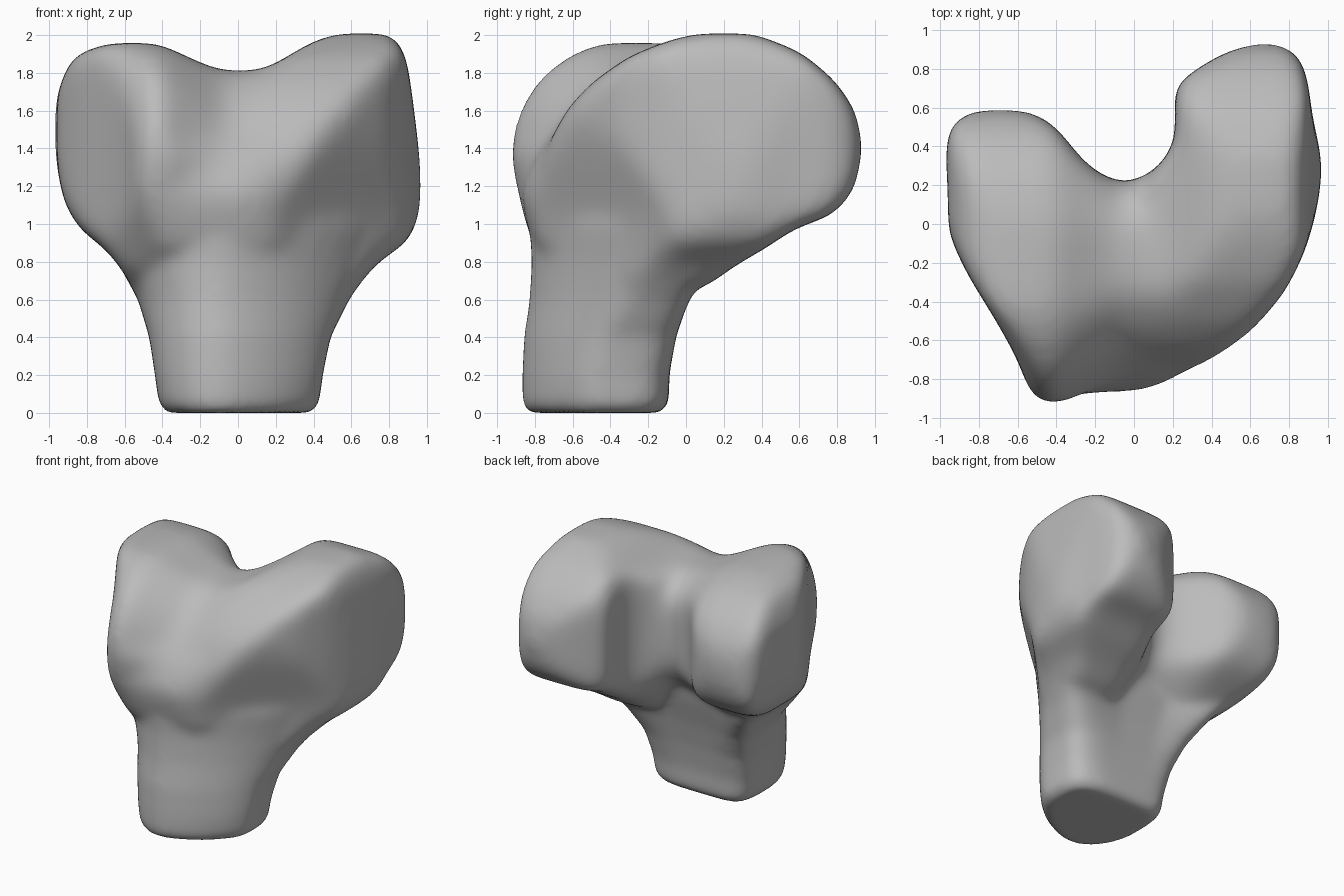
import bpy, bmesh, math

cube = bpy.data.objects.get("Cube")
if cube:
    bpy.data.objects.remove(cube, do_unlink=True)


def loft(name, rings):
    """Skin a list of equal closed rings and cap both ends."""
    bm = bmesh.new()
    loops = [[bm.verts.new(p) for p in ring] for ring in rings]
    count = len(loops[0])
    for a, b in zip(loops, loops[1:]):
        for i in range(count):
            j = (i + 1) % count
            bm.faces.new((a[i], a[j], b[j], b[i]))
    bm.faces.new(loops[0])
    bm.faces.new(loops[-1])
    bmesh.ops.recalc_face_normals(bm, faces=bm.faces[:])
    mesh = bpy.data.meshes.new(name)
    bm.to_mesh(mesh)
    bm.free()
    obj = bpy.data.objects.new(name, mesh)
    bpy.context.scene.collection.objects.link(obj)
    return obj


def place(outline, axis, distance):
    """Put a flat outline at a distance along one axis."""
    ring = [list(p) for p in outline]
    for p in ring:
        p.insert(axis, distance)
    return ring


def diagonal(outline, side, t):
    """Put an outline (reach, z) on the diagonal toward the front left or right."""
    return [(side * (d + t) / 2, (t - d) / 2, z) for d, z in outline]


def apply_modifier(obj, kind, **settings):
    mod = obj.modifiers.new(kind, kind)
    for key, value in settings.items():
        setattr(mod, key, value)
    bpy.context.view_layer.update()
    deps = bpy.context.evaluated_depsgraph_get()
    mesh = bpy.data.meshes.new_from_object(obj.evaluated_get(deps))
    obj.modifiers.clear()
    obj.data = mesh


def combine(obj, other, operation):
    apply_modifier(obj, "BOOLEAN", object=other, operation=operation, solver="EXACT")
    bpy.data.objects.remove(other, do_unlink=True)


def soften(obj, voxel, steps):
    apply_modifier(obj, "REMESH", mode="VOXEL", voxel_size=voxel)
    apply_modifier(obj, "SMOOTH", factor=0.5, iterations=steps)


# Side profiles (y, z) with matching points: short knuckle, saddle, long knuckle
short_knuckle = [(-.3, .6), (0, .74), (.2, .91), (.33, .98), (.45, 1.05), (.53, 1.14),
                 (.58, 1.27), (.6, 1.45), (.56, 1.62), (.45, 1.77), (.27, 1.89), (.05, 1.95),
                 (-.2, 1.96), (-.45, 1.96), (-.62, 1.9), (-.79, 1.79), (-.91, 1.6),
                 (-.95, 1.4), (-.9, 1.17), (-.8, .85)]
saddle = [(-.3, .6), (-.1, .78), (.03, .9), (.13, 1), (.19, 1.1), (.21, 1.2), (.23, 1.3),
          (.23, 1.42), (.22, 1.53), (.18, 1.65), (.1, 1.74), (-.02, 1.81), (-.15, 1.83),
          (-.25, 1.82), (-.4, 1.77), (-.54, 1.67), (-.67, 1.52), (-.79, 1.36), (-.88, 1.17),
          (-.8, .85)]
long_knuckle = [(-.3, .6), (.1, .66), (.26, .78), (.42, .87), (.58, .98), (.77, 1.04),
                (.89, 1.17), (.95, 1.4), (.9, 1.6), (.79, 1.76), (.61, 1.91), (.36, 2.01),
                (.05, 2.01), (-.1, 1.97), (-.3, 1.89), (-.5, 1.75), (-.64, 1.6), (-.74, 1.4),
                (-.79, 1.15), (-.75, .85)]

# Head outline from above (x, y) with the rear notch
plan = [(-.47, -.94), (-.3, -.93), (0, -.88), (.3, -.8), (.4, -.72), (.6, -.57), (.78, -.35),
        (.88, -.15), (.94, .05), (.98, .3), (.92, .55), (.89, .8), (.82, .91), (.68, .95),
        (.5, .9), (.35, .82), (.2, .71), (.22, .45), (.15, .31), (0, .21), (-.1, .21),
        (-.25, .31), (-.4, .5), (-.5, .57), (-.6, .6), (-.82, .6), (-.95, .52), (-.98, .38),
        (-.96, .2), (-.96, -.05), (-.86, -.26), (-.7, -.52), (-.6, -.7), (-.54, -.87)]

# Head outline from the front (x, z) with the dip across the top
face = [(-.53, .58), (.57, .58), (.73, .79), (.91, .91), (.98, 1.1), (.97, 1.3),
        (.92, 1.7), (.89, 1.9), (.82, 2.02), (.55, 2.02), (.4, 1.97), (.13, 1.81), (-.1, 1.81),
        (-.3, 1.9), (-.42, 1.96), (-.7, 1.96), (-.88, 1.89), (-.96, 1.7), (-.98, 1.5),
        (-.96, 1.3), (-.92, 1.1), (-.83, .96), (-.7, .87), (-.6, .74)]

# How far the head reaches toward each front corner at each height
right_reach = [(-3, .3), (.93, .3), (.95, .9), (.98, 1.05), (1.04, 1.2), (1.12, 1.4),
               (1.18, 1.6), (1.18, 2.2), (-3, 2.2)]
left_reach = [(-3, .3), (1.03, .3), (1.05, .65), (1.19, .88), (1.32, 1.05), (1.43, 1.23),
              (1.41, 1.45), (1.34, 1.65), (1.1, 2.05), (-3, 2.2)]

# Head: profiles blended across the width, trimmed by the outlines, then rounded
bone = loft("bone_end", [place(p, 0, x) for p, x in (
    (short_knuckle, -1.1), (short_knuckle, -.42), (saddle, -.06), (saddle, .04),
    (long_knuckle, .26), (long_knuckle, 1.1))])
for trim in (loft("plan_trim", [place(plan, 2, z) for z in (-.1, 2.2)]),
             loft("face_trim", [place(face, 1, y) for y in (-1.2, 1.2)]),
             loft("right_trim", [diagonal(right_reach, 1, t) for t in (-4, 4)]),
             loft("left_trim", [diagonal(left_reach, -1, t) for t in (-4, 4)])):
    combine(bone, trim, "INTERSECT")
soften(bone, .03, 50)


def section(z, x0, x1, y0, y1, yc, dip, sides=48, xc=-.1):
    """Rounded front, slanted front right, squarer back with a shallow hollow."""
    ring = []
    for i in range(sides):
        a = math.tau * (i + .5) / sides
        c, s = math.cos(a), math.sin(a)
        power = .45 if s > 0 else (1.3 if c > 0 else 1)
        u, v = abs(c) ** power, abs(s) ** power
        x = xc + u * ((x1 if c > 0 else x0) - xc)
        y = yc + v * ((y1 if s > 0 else y0) - yc)
        if s > 0:
            y -= dip * (1 - u * u)
        ring.append((x, y, z))
    return ring


# Shaft: sections (z, x range, y range, widest y, hollow depth) flaring into the head
shaft_sections = [(0, -.38, .39, -.84, -.13, -.46, 0), (.05, -.42, .43, -.87, -.09, -.46, 0),
                  (.2, -.44, .45, -.87, -.07, -.46, .02), (.4, -.47, .49, -.86, -.01, -.4, .05),
                  (.6, -.53, .59, -.83, .1, -.25, .12), (.8, -.64, .73, -.82, .25, -.05, .22),
                  (1, -.8, .86, -.83, .32, .12, .25), (1.2, -.78, .8, -.72, .32, .15, .3)]
combine(bone, loft("shaft", [section(*s) for s in shaft_sections]), "UNION")
soften(bone, .025, 22)

# Plain grey finish
grey = bpy.data.materials.new("plain_grey")
grey.use_nodes = True
colour = (.5, .5, .5, 1)
grey.diffuse_color = colour
grey.node_tree.nodes["Principled BSDF"].inputs["Base Color"].default_value = colour
bone.data.materials.clear()
bone.data.materials.append(grey)
for p in bone.data.polygons:
    p.use_smooth = True
    p.material_index = 0
